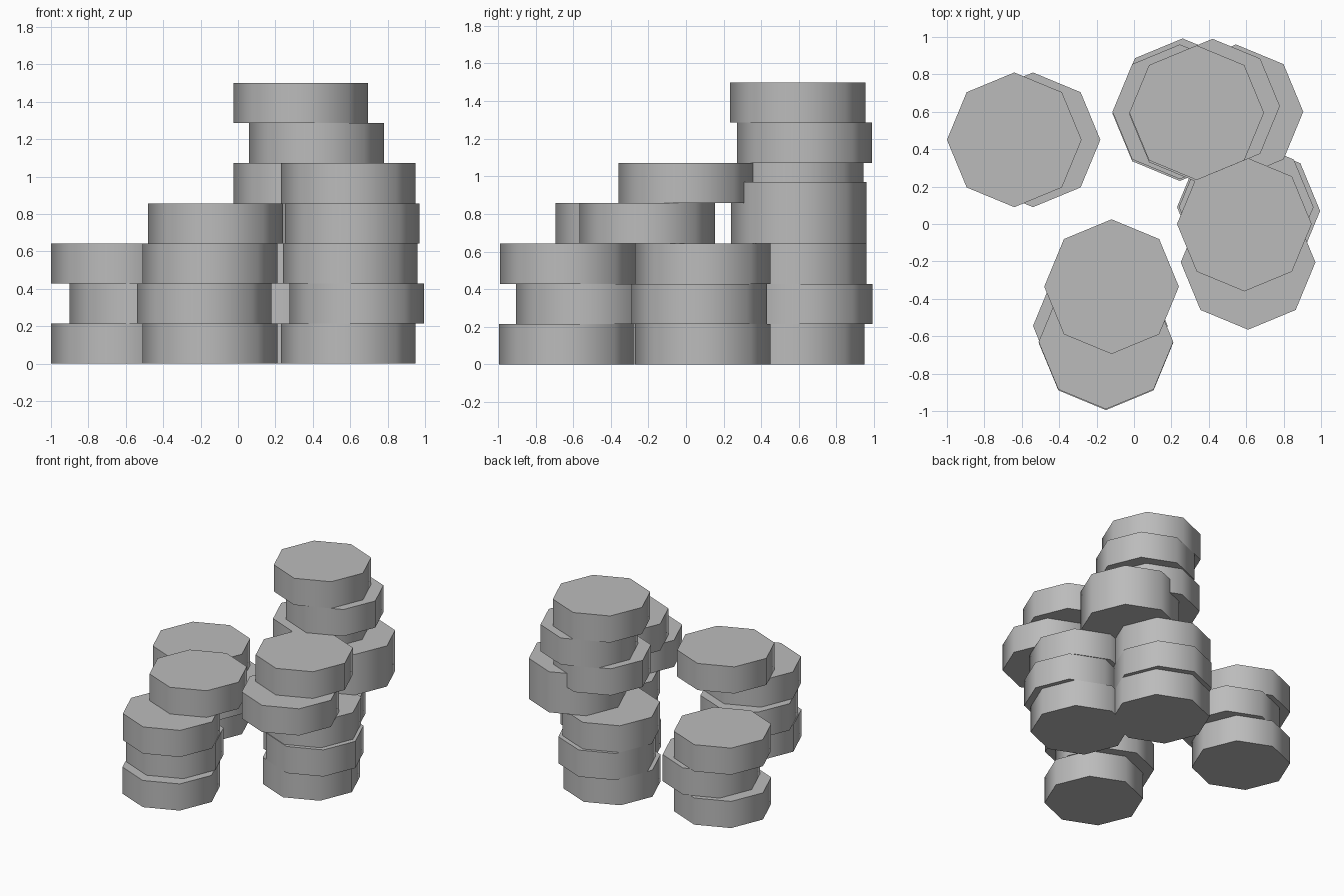
import bpy, bmesh, math

if "Cube" in bpy.data.objects:
    bpy.data.objects.remove(bpy.data.objects["Cube"])

R = 0.36          # disc radius (vertex to centre)
H = 1.5 / 7       # disc thickness

grey = bpy.data.materials.new("plain grey")
grey.diffuse_color = (0.5, 0.5, 0.5, 1)
grey.use_nodes = True
grey.node_tree.nodes["Principled BSDF"].inputs["Base Color"].default_value = grey.diffuse_color


def disc(name, x, y, z, height=H, turn=0.0):
    """Eight-sided disc with softly shaded rim and flat caps."""
    bm = bmesh.new()
    bmesh.ops.create_cone(bm, cap_ends=True, segments=8, radius1=R, radius2=R, depth=height)
    for f in bm.faces:
        f.smooth = abs(f.normal.z) < 0.5
    for e in bm.edges:
        e.smooth = all(f.smooth for f in e.link_faces)
    mesh = bpy.data.meshes.new(name)
    bm.to_mesh(mesh)
    bm.free()
    mesh.materials.append(grey)
    ob = bpy.data.objects.new(name, mesh)
    ob.location = (x, y, z + height / 2)
    ob.rotation_euler.z = math.radians(turn)
    bpy.context.collection.objects.link(ob)


# Stacks of discs, listed from the ground up by centre
stacks = {
    "left_stack": [(-0.64, 0.45), (-0.54, 0.45), (-0.64, 0.45)],
    "front_stack": [(-0.15, -0.635), (-0.18, -0.545), (-0.15, -0.63), (-0.12, -0.335)],
    "right_stack": [(0.59, 0.09), (0.635, 0.07), (0.60, 0.09), (0.61, -0.205), (0.59, 0.0)],
    "back_stack": [(0.245, 0.59), (0.26, 0.632), (0.245, 0.60), None,
                   (0.335, 0.585), (0.42, 0.63), (0.335, 0.595)],
}
for name, centres in stacks.items():
    for i, c in enumerate(centres):
        if c:
            disc(f"{name}_disc_{i + 1}", c[0], c[1], i * H)

# Thicker disc set off to the side of the back stack
disc("back_stack_thick_disc", 0.545, 0.60, 3 * H, 0.327)
